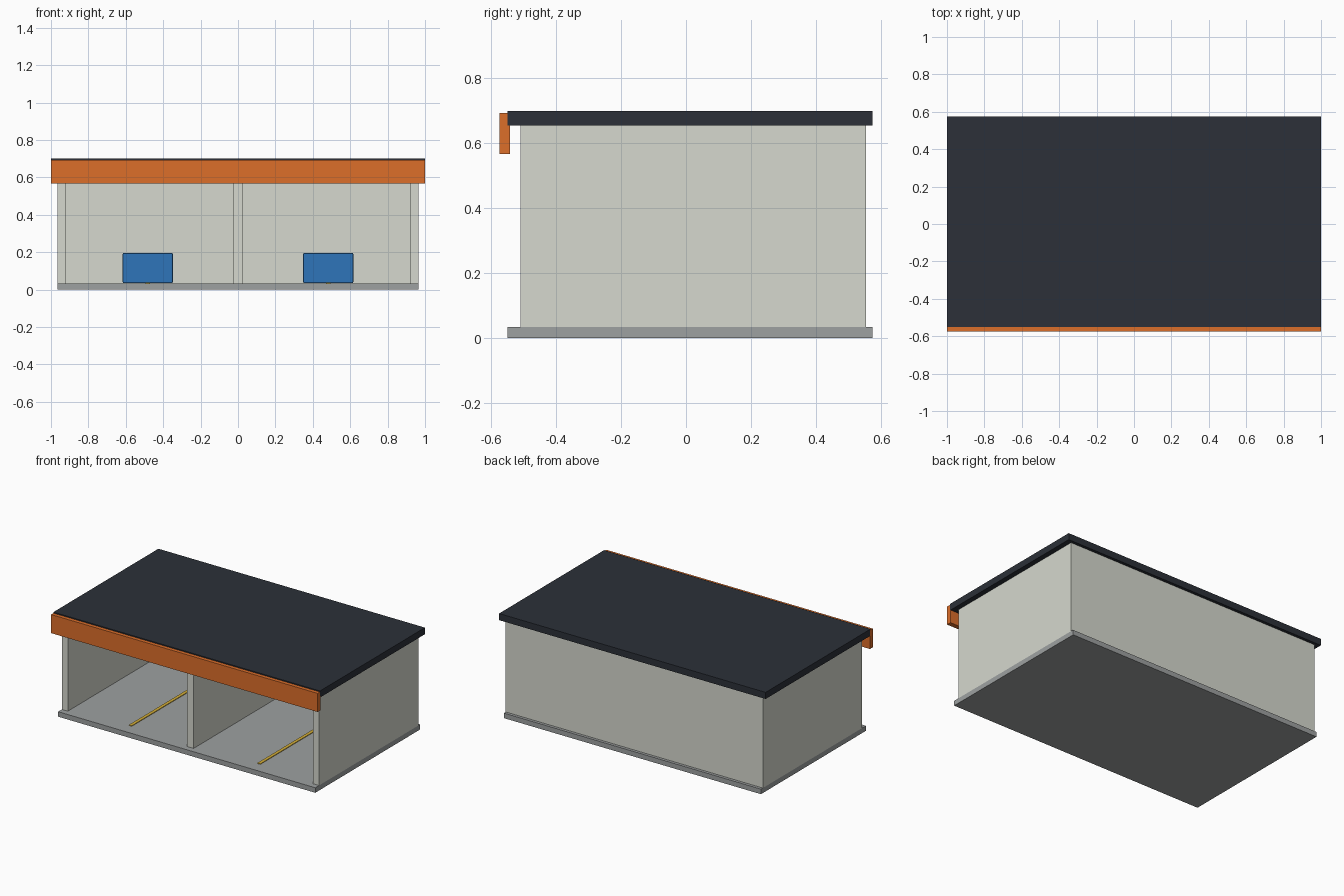
import bpy

if "Cube" in bpy.data.objects:
    bpy.data.objects.remove(bpy.data.objects["Cube"])


def material(name, rgb):
    m = bpy.data.materials.new(name)
    m.diffuse_color = (*rgb, 1)
    m.use_nodes = True
    m.node_tree.nodes["Principled BSDF"].inputs["Base Color"].default_value = m.diffuse_color
    return m


WALL = material("pale_wall", (0.67, 0.69, 0.62))
CONCRETE = material("concrete", (0.34, 0.355, 0.355))
DARK = material("dark_roof", (0.025, 0.03, 0.04))
ORANGE = material("orange", (0.72, 0.156, 0.023))
BLUE = material("blue", (0.028, 0.178, 0.49))
YELLOW = material("yellow", (0.65, 0.42, 0.04))


def box(name, x, y, z, mat, bevel=0):
    """Box from (min, max) ranges on each axis."""
    ranges = (x, y, z)
    bpy.ops.mesh.primitive_cube_add(size=1, location=[(a + b) / 2 for a, b in ranges])
    ob = bpy.context.object
    ob.name = name
    ob.scale = [b - a for a, b in ranges]
    bpy.ops.object.transform_apply(location=False, rotation=False, scale=True)
    ob.data.materials.append(mat)
    if bevel:
        mod = ob.modifiers.new("bevel", "BEVEL")
        mod.width = bevel
        mod.segments = 2
    return ob


FLOOR, EAVES = 0.034, 0.655

# Floor slab, roof and front fascia
box("floor_slab", (-0.965, 0.965), (-0.55, 0.575), (0, FLOOR), CONCRETE)
box("roof", (-1, 1), (-0.55, 0.575), (EAVES, 0.70), DARK)
box("front_fascia", (-1, 1), (-0.575, -0.543), (0.567, 0.693), ORANGE)

# Back wall, side walls and divider
box("back_wall", (-0.92, 0.92), (0.51, 0.555), (FLOOR, EAVES), WALL)
for name, x0, x1 in (("left_wall", -0.965, -0.92),
                     ("divider_wall", -0.024, 0.024),
                     ("right_wall", 0.92, 0.965)):
    box(name, (x0, x1), (-0.51, 0.555 if x0 != -0.024 else 0.51), (FLOOR, EAVES), WALL)

# Each bay: floor stripe and a cabinet against the back wall
for side, cx in (("left", -0.4825), ("right", 0.4825)):
    box(side + "_floor_stripe", (cx - 0.011, cx + 0.011), (-0.465, 0.36),
        (FLOOR, FLOOR + 0.004), YELLOW)
    box(side + "_cabinet", (cx - 0.134, cx + 0.134), (0.37, 0.50),
        (FLOOR + 0.001, 0.196), BLUE, bevel=0.006)
